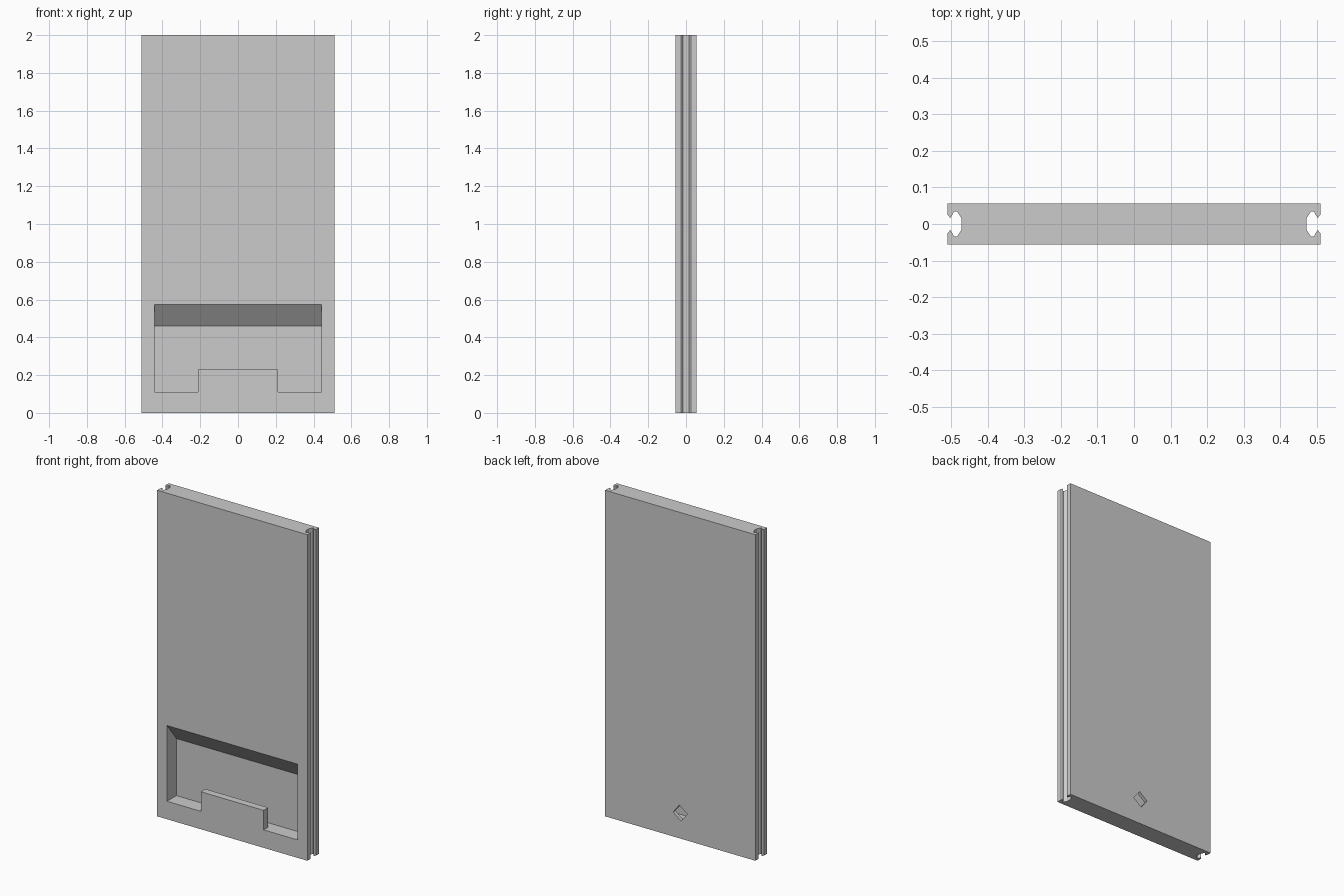
import bpy
import bmesh
from math import cos, sin, radians
from mathutils import Vector

cube = bpy.data.objects.get("Cube")
if cube:
    bpy.data.objects.remove(cube, do_unlink=True)

W, D, H = 0.51, 0.056, 2.0      # half width, half depth, height
FLOOR, BACK = 0.11, 0.035       # pocket floor height and back wall depth

grey = bpy.data.materials.new("panel grey")
grey.use_nodes = True
colour = (0.6, 0.6, 0.6, 1)
grey.diffuse_color = colour
grey.node_tree.nodes["Principled BSDF"].inputs["Base Color"].default_value = colour


def prism(name, points, push):
    """Extrude a closed outline of 3D points along a vector."""
    bm = bmesh.new()
    face = bm.faces.new([bm.verts.new(p) for p in points])
    out = bmesh.ops.extrude_face_region(bm, geom=[face])
    moved = [g for g in out["geom"] if isinstance(g, bmesh.types.BMVert)]
    bmesh.ops.translate(bm, verts=moved, vec=Vector(push))
    bmesh.ops.recalc_face_normals(bm, faces=bm.faces)
    mesh = bpy.data.meshes.new(name)
    bm.to_mesh(mesh)
    bm.free()
    mesh.materials.append(grey)
    obj = bpy.data.objects.new(name, mesh)
    bpy.context.collection.objects.link(obj)
    return obj


def cut(target, cutter):
    """Subtract the cutter from the target, then discard the cutter."""
    cutter.hide_render = True
    mod = target.modifiers.new("cut", "BOOLEAN")
    mod.operation, mod.solver, mod.object = "DIFFERENCE", "EXACT", cutter
    bpy.context.view_layer.objects.active = target
    bpy.ops.object.modifier_apply(modifier=mod.name)
    bpy.data.objects.remove(cutter, do_unlink=True)


# Panel with a keyed groove down each side edge, from a mirrored quarter outline
quarter = [(W, D), (W, 0.026), (0.502, 0.016), (0.492, 0.034),
           (0.484, 0.034), (0.472, 0.016)]
right = quarter + [(x, -y) for x, y in reversed(quarter)]
outline = right + [(-x, -y) for x, y in right]
panel = prism("panel", [(x, y, 0) for x, y in outline], (0, 0, H))

# Pocket in the front with a sloping ceiling
slope = (0.575 - 0.46) / (D + BACK)
front = -D - 0.03
side = [(front, FLOOR), (BACK, FLOOR), (BACK, 0.46),
        (front, 0.46 + slope * (BACK - front))]
pocket = prism("pocket_cutter", [(-0.443, y, z) for y, z in side], (0.886, 0, 0))

# Raised lip left standing at the middle of the pocket
lip = [(-0.213, 0.05), (0.213, 0.05), (0.213, 0.23), (-0.213, 0.23)]
cut(pocket, prism("lip_keeper", [(x, -0.2, z) for x, z in lip],
                  (0, 0.2 - D + 0.044, 0)))
cut(panel, pocket)

# Four-sided hole through the back wall of the pocket
angles = [radians(90 * i - 7) for i in range(4)]
hole = [(0.048 * cos(a), 0.01, 0.156 + 0.048 * sin(a)) for a in angles]
cut(panel, prism("hole_cutter", hole, (0, 0.1, 0)))
